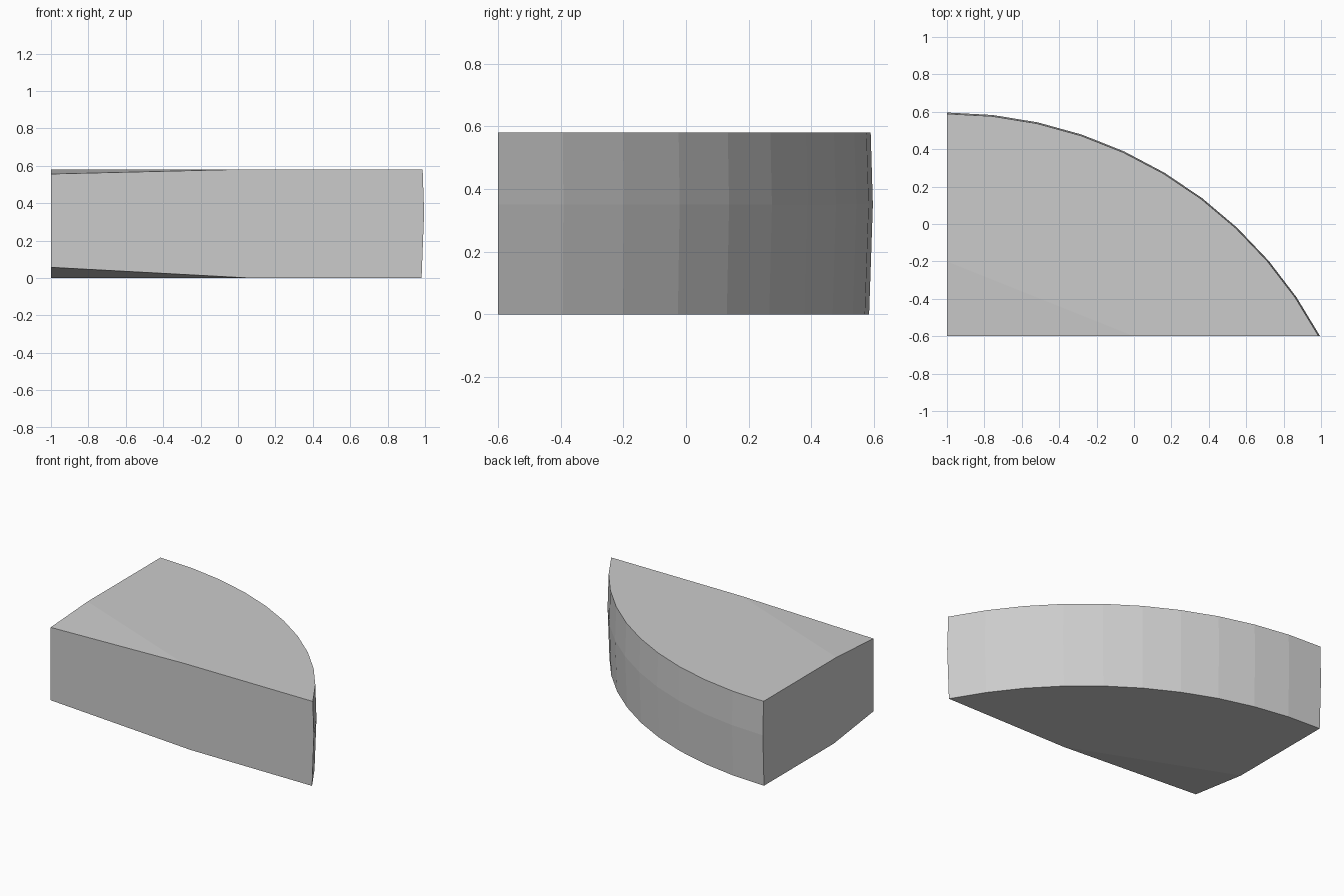
import bpy, bmesh, math

if "Cube" in bpy.data.objects:
    bpy.data.objects.remove(bpy.data.objects["Cube"])

H = 0.58            # height of the block
R = 2.262           # radius of the curved back wall
CX, CY = -1.0, 0.596 - R
FRONT = -0.6
SEGS = 10

bm = bmesh.new()


def arc(radius, z):
    """Arc from the left wall round to the front plane."""
    end = math.acos((FRONT - CY) / radius)
    return [bm.verts.new((CX + radius * math.sin(end * i / SEGS),
                          CY + radius * math.cos(end * i / SEGS), z))
            for i in range(SEGS + 1)]


def chamfered_cap(ring, corner_z, kink_x, kink_y):
    """Flat cap with a shallow sloping triangle at the front left corner."""
    z = ring[0].co.z
    left = bm.verts.new((CX, kink_y, z))
    front = bm.verts.new((kink_x, FRONT, z))
    corner = bm.verts.new((CX, FRONT, corner_z))
    bm.faces.new(ring + [front, left])
    bm.faces.new((left, front, corner))
    return left, front, corner


# slightly bulging curved wall
low, mid, high = arc(R - 0.012, 0), arc(R, 0.35), arc(R - 0.007, H)
for a, b in ((low, mid), (mid, high)):
    for i in range(SEGS):
        bm.faces.new((a[i], a[i + 1], b[i + 1], b[i]))

# underside and top
bl, bf, bc = chamfered_cap(low, 0.057, 0.06, -0.17)
tl, tf, tc = chamfered_cap(high, 0.556, 0.0, -0.2)

# straight left and front walls
bm.faces.new((low[0], mid[0], high[0], tl, tc, bc, bl))
bm.faces.new((low[-1], mid[-1], high[-1], tf, tc, bc, bf))
bmesh.ops.recalc_face_normals(bm, faces=bm.faces)

mesh = bpy.data.meshes.new("curved_wedge")
bm.to_mesh(mesh)
bm.free()
bpy.context.collection.objects.link(bpy.data.objects.new("curved_wedge", mesh))
